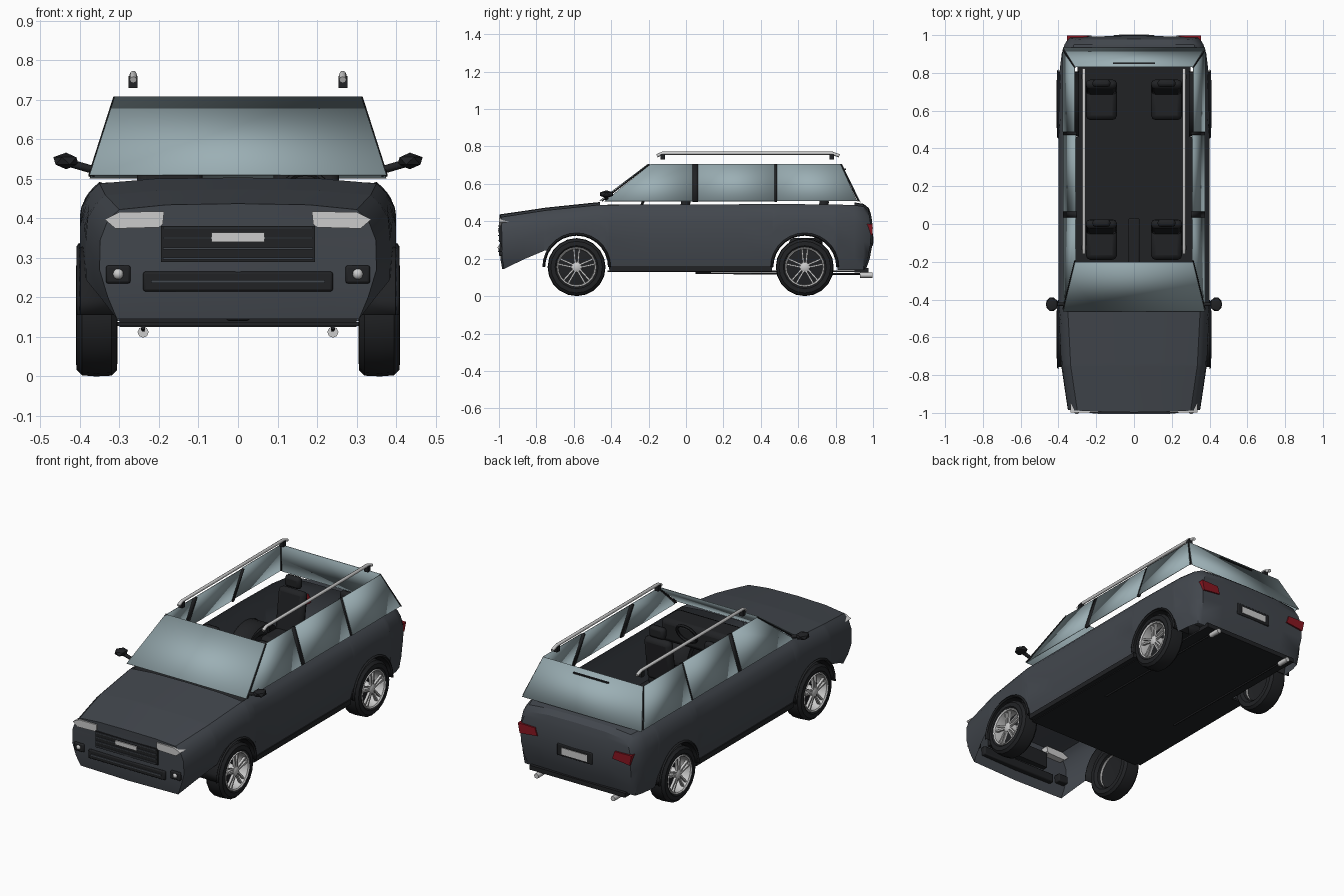
import bpy, bmesh, math
from math import sin, cos, pi, radians
from mathutils import Matrix, Vector

if "Cube" in bpy.data.objects:
    bpy.data.objects.remove(bpy.data.objects["Cube"])


def material(name, rgb):
    m = bpy.data.materials.new(name)
    m.diffuse_color = (*rgb, 1)
    m.use_nodes = True
    m.node_tree.nodes["Principled BSDF"].inputs["Base Color"].default_value = m.diffuse_color
    return m


PAINT = material("paint", (0.055, 0.063, 0.075))
BLACK = material("black", (0.015, 0.016, 0.018))
GLASS = material("glass", (0.33, 0.43, 0.46))
CHROME = material("chrome", (0.6, 0.6, 0.6))
LAMP = material("lamp", (0.8, 0.8, 0.8))
RED = material("red", (0.25, 0.008, 0.015))


def finish(name, bm, mat, mirror=False, bevel=0, solid=0):
    bmesh.ops.recalc_face_normals(bm, faces=bm.faces)
    me = bpy.data.meshes.new(name)
    bm.to_mesh(me)
    bm.free()
    me.materials.append(mat)
    ob = bpy.data.objects.new(name, me)
    bpy.context.collection.objects.link(ob)
    if bevel:
        b = ob.modifiers.new("bevel", 'BEVEL')
        b.width, b.segments = bevel, 2
    if solid:
        ob.modifiers.new("solid", 'SOLIDIFY').thickness = solid
    if mirror:
        ob.modifiers.new("mirror", 'MIRROR')
    return ob


def box(name, lo, hi, mat, mirror=False, bevel=0, tilt=0):
    lo, hi = Vector(lo), Vector(hi)
    bm = bmesh.new()
    bmesh.ops.create_cube(bm, size=1, matrix=Matrix.Translation((lo + hi) / 2)
                          @ Matrix.Rotation(tilt, 4, 'X') @ Matrix.Diagonal((*(hi - lo), 1)))
    return finish(name, bm, mat, mirror, bevel)


def panel(name, pts, mat, mirror=False, solid=0.004):
    bm = bmesh.new()
    bm.faces.new([bm.verts.new(p) for p in pts])
    return finish(name, bm, mat, mirror, 0, solid)


def prism(name, xz, y0, y1, mat, mirror=False):
    bm = bmesh.new()
    f = bm.faces.new([bm.verts.new((x, y0, z)) for x, z in xz])
    r = bmesh.ops.extrude_face_region(bm, geom=[f])
    bmesh.ops.translate(bm, vec=(0, y1 - y0, 0),
                        verts=[v for v in r["geom"] if isinstance(v, bmesh.types.BMVert)])
    return finish(name, bm, mat, mirror)


def lathe(name, profile, yc, zc, mat, n=20, a0=0, a1=2 * pi, solid=0):
    """Revolve (x, radius) pairs around the axle line, mirrored to both sides."""
    bm = bmesh.new()
    rings = []
    for i in range(n + 1):
        a = a0 + (a1 - a0) * i / n
        rings.append([bm.verts.new((x, yc + r * cos(a), zc + r * sin(a))) for x, r in profile])
    for p, q in zip(rings, rings[1:]):
        for k in range(len(profile) - 1):
            bm.faces.new((p[k], p[k + 1], q[k + 1], q[k]))
    bmesh.ops.remove_doubles(bm, verts=bm.verts, dist=1e-5)
    return finish(name, bm, mat, True, 0, solid)


def tube(name, pts, r, mat):
    for s in (1, -1):
        cu = bpy.data.curves.new(name, 'CURVE')
        cu.dimensions, cu.bevel_depth, cu.bevel_resolution = '3D', r, 2
        cu.use_fill_caps = True
        sp = cu.splines.new('POLY')
        sp.points.add(len(pts) - 1)
        for p, (x, y, z) in zip(sp.points, pts):
            p.co = (x * s, y, z, 1)
        cu.materials.append(mat)
        bpy.context.collection.objects.link(bpy.data.objects.new(name, cu))


# Body shell: cross-sections lofted along y, lower edge follows the wheel arches
AXLES, AXLE_Z, ARCH = (-0.585, 0.635), 0.155, 0.175
KEYS = [(-0.99, .35, .422), (-.75, .385, .458), (-.46, .40, .488), (.5, .40, .492),
        (.8, .395, .49), (.9, .383, .486), (.95, .368, .478), (.985, .345, .455)]


def shape(y):
    for (y0, w0, t0), (y1, w1, t1) in zip(KEYS, KEYS[1:]):
        if y <= y1:
            f = (y - y0) / (y1 - y0)
            return w0 + f * (w1 - w0), t0 + f * (t1 - t0)
    return KEYS[-1][1:]


def section(y):
    w, top = shape(y)
    bot = 0.145 + max(0, min(.1, (y + .99) * .42)) if y < -.6 else 0.14
    for c in AXLES:
        if abs(y - c) < ARCH:
            bot = max(bot, AXLE_Z + math.sqrt(ARCH ** 2 - (y - c) ** 2))
    tuck = 0.42 if y < -.76 else 0.2
    pts = [(0, top + .015), ((w - .05) * .6, top + .012), (w - .05, top)]
    for t in (.05, .12, .28, .55, .8, 1):
        z = top + (bot - top) * t
        d = min(1, (top - z) / .1)
        pts.append((w - .05 * (1 - d) ** 2.5 - max(0, .25 - z) * tuck, z))
    return pts


ys = {k[0] for k in KEYS} | {-.87, -.2, .1, .3}
for c in AXLES:
    ys |= {round(c + ARCH * cos(i * pi / 12), 4) for i in range(13)}
ys = sorted(ys)
bm = bmesh.new()
grid = []
for y in ys:
    row = []
    for x, z in section(y):
        yy = y
        if y == ys[-1]:
            yy = .99 - 1.1 * (z - .33) ** 2 + .01 * (1 - (x / .345) ** 2)
        elif y == ys[0]:
            yy = -.985 - .012 * (1 - (x / .35) ** 2) + max(0, .22 - z) * .2
        row.append(bm.verts.new((x, yy, z)))
    grid.append(row)
for i in range(len(ys) - 1):
    lid = ys[i + 1] <= -.45 or ys[i] >= .89
    for k in range(0 if lid else 2, 8):
        bm.faces.new((grid[i][k], grid[i][k + 1], grid[i + 1][k + 1], grid[i + 1][k]))
for row, sgn in ((grid[0], -1), (grid[-1], 1)):      # nose and tail panels
    prev = [row[0], row[1], row[2]]
    for v in row[3:]:
        new = [bm.verts.new((v.co.x * f, v.co.y + sgn * .01 * (1 - f), v.co.z)) for f in (0, .6)] + [v]
        for a in (0, 1):
            bm.faces.new((prev[a], prev[a + 1], new[a + 1], new[a]))
        prev = new
bmesh.ops.delete(bm, geom=[v for v in bm.verts if not v.link_faces], context='VERTS')
finish("body_shell", bm, PAINT, True)

# Floor and sills
box("floor", (-.36, -.42, .128), (.36, .46, .138), BLACK)
box("rear_floor", (-.3, .46, .128), (.3, .96, .138), BLACK)
box("sill", (.34, -.41, .132), (.388, .46, .16), BLACK, True)

# Glasshouse, open at the top
ZB, ZT, XB, XT = .508, .705, .375, .312
panel("windscreen", [(-XB, -.46, ZB), (XB, -.46, ZB), (XT, -.2, ZT), (-XT, -.2, ZT)], GLASS)
panel("rear_window", [(-XB, .93, .50), (XB, .93, .50), (XT, .83, ZT), (-XT, .83, ZT)], GLASS)
for name, b0, b1, t0, t1, mat in (
        ("front_side_window", -.435, .035, -.19, .035, GLASS), ("middle_pillar", .035, .065, .035, .065, BLACK),
        ("middle_side_window", .065, .472, .065, .472, GLASS), ("rear_pillar", .472, .487, .472, .487, BLACK),
        ("rear_side_window", .487, .915, .487, .825, GLASS)):
    panel(name, [(XB, b0, ZB), (XB, b1, ZB), (XT, t1, ZT), (XT, t0, ZT)], mat, True,
          .012 if mat == BLACK else .004)
tube("windscreen_pillar", [(XB, -.45, ZB), (XT, -.195, ZT)], .004, BLACK)
tube("tail_pillar", [(XB, .922, ZB), (XT, .828, ZT)], .004, BLACK)
box("brake_light", (-.11, .846, .675), (.11, .856, .682), BLACK)

# Roof rails
tube("roof_rail", [(.265, -.155, .75), (.265, -.125, .764), (.265, .78, .764), (.265, .82, .75)], .009, CHROME)
for y in (-.125, .78):
    box("rail_foot", (.254, y - .012, .73), (.277, y + .012, .76), BLACK, True)

# Wheels, arch liners
for c in AXLES:
    lathe("tyre", [(.32, .1), (.305, .115), (.306, .14), (.32, .153), (.36, .155), (.395, .152), (.408, .138),
                   (.41, .115), (.402, .104)], c, AXLE_Z, BLACK)
    lathe("rim", [(.402, .108), (.41, .104), (.405, .097), (.385, .094), (.33, .094)], c, AXLE_Z, CHROME)
    lathe("brake_disc", [(.345, .095), (.35, .06), (.35, 0)], c, AXLE_Z, BLACK)
    lathe("hub", [(.35, .03), (.398, .026), (.404, .015), (.404, 0)], c, AXLE_Z, CHROME, 12)
    bm = bmesh.new()
    for i in range(5):
        a = i * 2 * pi / 5 + pi / 2
        for off in (-.011, .011):
            m = (Matrix.Translation((.393, c, AXLE_Z)) @ Matrix.Rotation(a, 4, 'X')
                 @ Matrix.Translation((0, .06, off)) @ Matrix.Rotation(off * 9, 4, 'X')
                 @ Matrix.Diagonal((.014, .08, .009, 1)))
            bmesh.ops.create_cube(bm, size=1, matrix=m)
    finish("spokes", bm, CHROME, True)
    lathe("wheel_arch", [(.29, .168), (.40, .168), (.408, .174), (.402, .183)], c, AXLE_Z, BLACK, 14,
          0, pi, .004)

# Nose: grille, intake, lamps
box("grille", (-.195, -1.0, .29), (.195, -.96, .38), BLACK)
for i in range(4):
    z = .296 + i * .0255
    box("grille_slat", (-.19, -1.005, z), (.19, -.99, z + .005), PAINT)
box("front_plate", (-.067, -1.006, .34), (.067, -.98, .364), CHROME)
box("lower_intake", (-.24, -1.0, .215), (.24, -.96, .265), BLACK, bevel=.006)
box("intake_bar", (-.22, -1.004, .236), (.22, -.98, .244), PAINT)
prism("headlight", [(.19, .385), (.2, .377), (.31, .374), (.337, .397), (.3, .416), (.187, .417)],
      -.999, -.95, LAMP, True)
box("fog_lamp_surround", (.272, -.997, .235), (.334, -.95, .281), BLACK, True, .006)
bm = bmesh.new()
bmesh.ops.create_uvsphere(bm, u_segments=12, v_segments=8, radius=.014,
                          matrix=Matrix.Translation((.303, -.993, .259)))
finish("fog_lamp", bm, LAMP, True)

# Tail: lamps, plate, exhausts
prism("tail_light", [(.235, .34), (.345, .328), (.356, .385), (.25, .383)], .95, .998, RED, True)
box("plate_recess", (-.11, .96, .268), (.11, 1.0, .335), BLACK, bevel=.005)
box("rear_plate", (-.08, .98, .28), (.08, 1.003, .318), CHROME)
box("rear_valance", (-.3, .9, .125), (.3, .975, .15), BLACK)
tube("exhaust_tip", [(.24, .93, .112), (.24, .998, .112)], .014, CHROME)
tube("exhaust_pipe", [(.24, .05, .123), (.24, .93, .118)], .005, BLACK)

# Door mirrors
bm = bmesh.new()
bmesh.ops.create_icosphere(bm, subdivisions=1, radius=1, matrix=Matrix.Translation((.435, -.425, .545))
                           @ Matrix.Diagonal((.036, .042, .021, 1)))
finish("door_mirror", bm, BLACK, True)
tube("mirror_arm", [(.365, -.425, .522), (.42, -.425, .538)], .01, BLACK)

# Cabin: seats, console, dashboard, steering wheel
for y in (-.02, .72):
    box("seat_cushion", (.09, y - .17, .24), (.255, y + .01, .31), BLACK, True, .025)
    box("seat_back", (.09, y - .02, .28), (.255, y + .03, .53), BLACK, True, .022, radians(-8))
    box("headrest", (.125, y + .005, .535), (.22, y + .045, .6), BLACK, True, .016)
box("console", (-.03, -.3, .14), (.03, .03, .36), BLACK, bevel=.008)
box("dashboard", (-.36, -.44, .36), (.36, -.28, .49), BLACK, bevel=.025)
bm = bmesh.new()
N, R = 20, .06
tilt = Matrix.Translation((.17, -.25, .46)) @ Matrix.Rotation(radians(65), 4, 'X')
rings = [[bm.verts.new(tilt @ Vector(((R + .008 * cos(b * pi / 3)) * cos(a * 2 * pi / N),
                                      (R + .008 * cos(b * pi / 3)) * sin(a * 2 * pi / N),
                                      .008 * sin(b * pi / 3)))) for b in range(6)] for a in range(N)]
for a in range(N):
    for b in range(6):
        p, q = rings[a], rings[(a + 1) % N]
        bm.faces.new((p[b], q[b], q[(b + 1) % 6], p[(b + 1) % 6]))
finish("steering_wheel", bm, BLACK)

# Smooth shading with sharp edges kept
meshes = [o for o in bpy.data.objects if o.type == 'MESH']
for o in meshes:
    o.select_set(True)
bpy.context.view_layer.objects.active = meshes[0]
bpy.ops.object.shade_smooth_by_angle()
